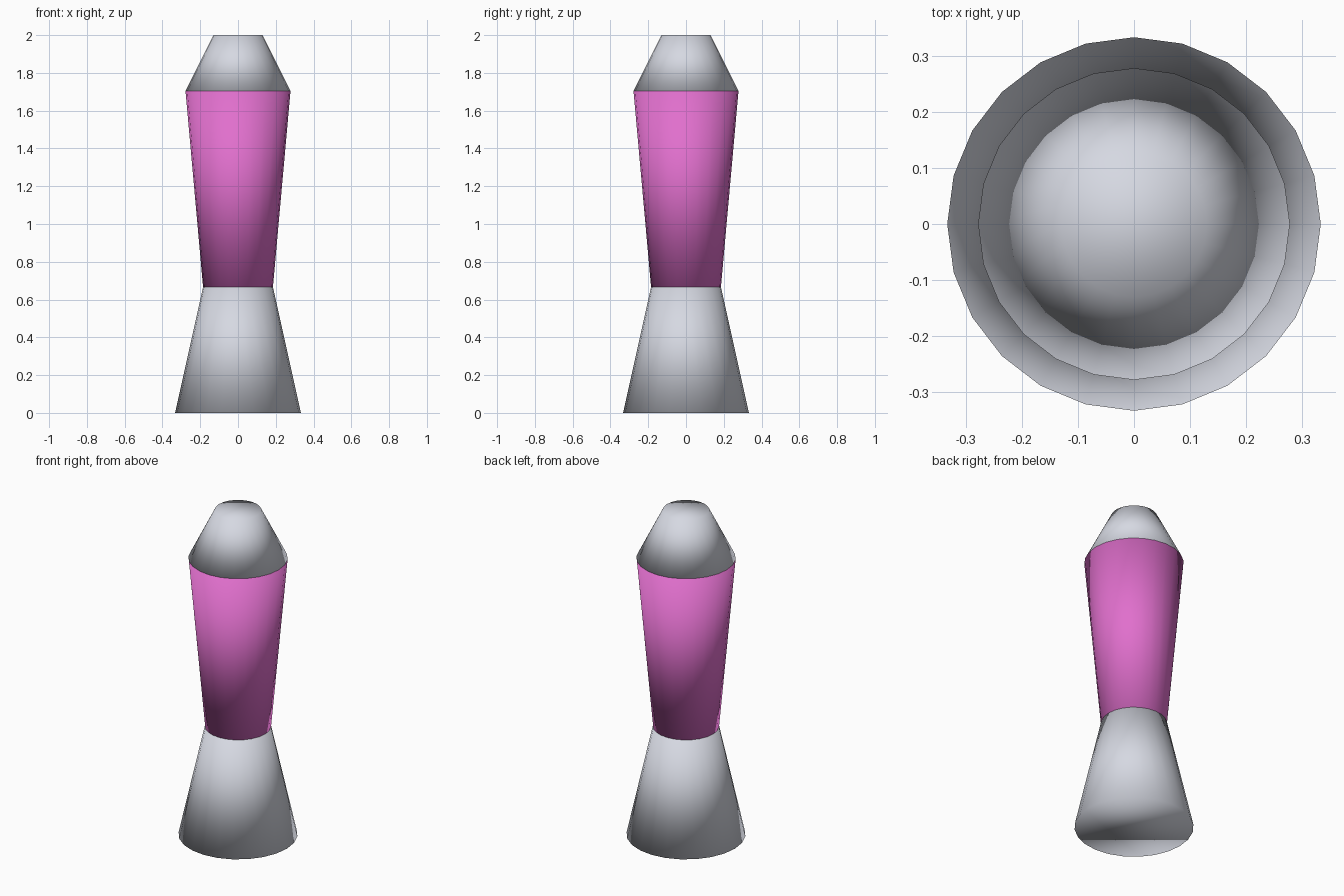
import bpy

default_cube = bpy.data.objects.get("Cube")
if default_cube:
    bpy.data.objects.remove(default_cube, do_unlink=True)


def make_material(name, rgb):
    mat = bpy.data.materials.new(name)
    mat.use_nodes = True
    mat.diffuse_color = (*rgb, 1)
    mat.node_tree.nodes["Principled BSDF"].inputs["Base Color"].default_value = (*rgb, 1)
    return mat


def make_frustum(name, z_low, z_high, r_low, r_high, mat):
    """Closed 24-sided tapered cylinder, smooth shaded all over."""
    bpy.ops.mesh.primitive_cone_add(
        vertices=24, radius1=r_low, radius2=r_high, depth=z_high - z_low,
        end_fill_type='NGON', location=(0, 0, (z_low + z_high) / 2))
    obj = bpy.context.object
    obj.name = obj.data.name = name
    obj.data.materials.append(mat)
    bpy.ops.object.shade_smooth()
    return obj


silver = make_material("silver grey", (0.67, 0.69, 0.76))
pink = make_material("pink liquid", (0.75, 0.16, 0.61))

# Flared metal base, glass vessel widening upward, tapered cap
make_frustum("base", 0, 0.667, 0.333, 0.185, silver)
make_frustum("glass_vessel", 0.667, 1.704, 0.185, 0.278, pink)
make_frustum("cap", 1.704, 2, 0.278, 0.13, silver)
